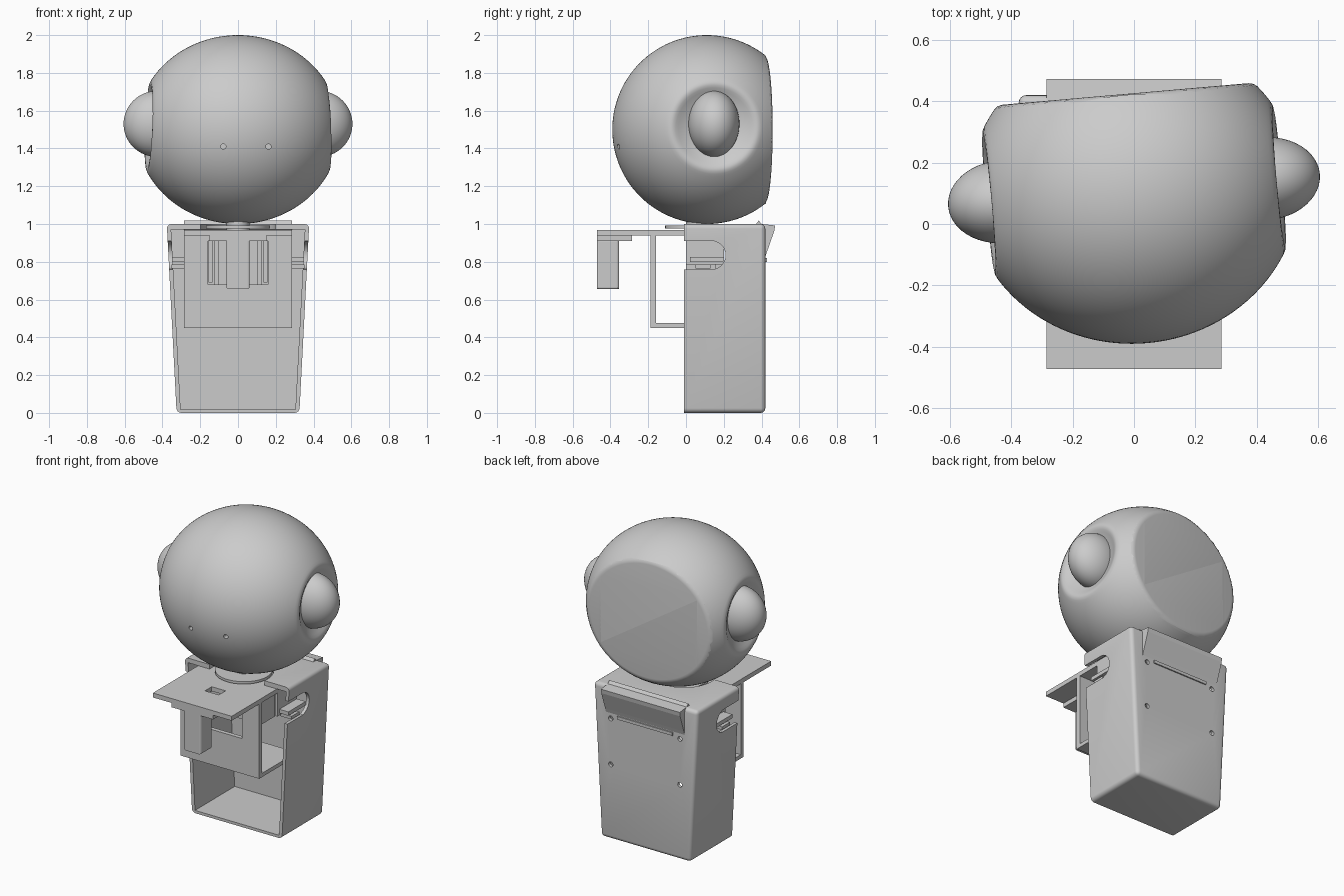
import bpy, bmesh, math
from mathutils import Vector, Matrix

if "Cube" in bpy.data.objects:
    bpy.data.objects.remove(bpy.data.objects["Cube"], do_unlink=True)

grey = bpy.data.materials.new("plain grey")
grey.use_nodes = True
grey.diffuse_color = (0.6, 0.6, 0.6, 1)
grey.node_tree.nodes["Principled BSDF"].inputs["Base Color"].default_value = (0.6, 0.6, 0.6, 1)


def finish(name, bm):
    bmesh.ops.recalc_face_normals(bm, faces=bm.faces[:])
    mesh = bpy.data.meshes.new(name)
    bm.to_mesh(mesh)
    bm.free()
    mesh.materials.append(grey)
    obj = bpy.data.objects.new(name, mesh)
    bpy.context.collection.objects.link(obj)
    return obj


def smooth(obj, angle=35):
    bpy.ops.object.select_all(action='DESELECT')
    obj.select_set(True)
    bpy.context.view_layer.objects.active = obj
    bpy.ops.object.shade_smooth_by_angle(angle=math.radians(angle))


def bevel(bm, edges, size, segments=4):
    bmesh.ops.bevel(bm, geom=edges, offset=size, segments=segments,
                    profile=0.5, affect='EDGES')


def box(name, x, y, z, taper=0.0, pick=None, size=0.0):
    """Box from min/max pairs; taper widens the top; pick chooses edges to round."""
    bm = bmesh.new()
    bmesh.ops.create_cube(bm, size=1)
    for v in bm.verts:
        top = v.co.z > 0
        side = 1 if v.co.x > 0 else 0
        v.co = (x[side] + (taper * (2 * side - 1) if top else 0),
                y[1] if v.co.y > 0 else y[0], z[1] if top else z[0])
    if size:
        bevel(bm, [e for e in bm.edges if pick is None or pick(e)], size)
    return finish(name, bm)


def rod(name, centre, radius, depth, axis='Z', sides=32):
    bm = bmesh.new()
    bmesh.ops.create_cone(bm, cap_ends=True, segments=sides, radius1=radius,
                          radius2=radius, depth=depth)
    turn = {'X': Matrix.Rotation(math.pi / 2, 4, 'Y'),
            'Y': Matrix.Rotation(math.pi / 2, 4, 'X'), 'Z': Matrix()}[axis]
    bm.transform(Matrix.Translation(centre) @ turn)
    return finish(name, bm)


def extrude_x(name, profile, half):
    bm = bmesh.new()
    face = bm.faces.new([bm.verts.new((-half, y, z)) for y, z in profile])
    new = bmesh.ops.extrude_face_region(bm, geom=[face])["geom"]
    for v in new:
        if isinstance(v, bmesh.types.BMVert):
            v.co.x = half
    return finish(name, bm)


def cut(obj, cutters):
    """Subtract the cutters, bake the result and discard them."""
    for c in cutters:
        mod = obj.modifiers.new("cut", 'BOOLEAN')
        mod.operation, mod.solver, mod.object = 'DIFFERENCE', 'EXACT', c
    graph = bpy.context.evaluated_depsgraph_get()
    graph.update()
    mesh = bpy.data.meshes.new_from_object(obj.evaluated_get(graph))
    obj.modifiers.clear()
    obj.data = mesh
    for c in cutters:
        bpy.data.objects.remove(c, do_unlink=True)


# Head: ellipsoid with a flat back and softly dished eye sockets
head_place = Matrix.Translation((0, 0.11, 1.5)) @ Matrix.Rotation(math.radians(5), 4, 'Z')
bm = bmesh.new()
bmesh.ops.create_uvsphere(bm, u_segments=112, v_segments=96, radius=1)
bm.transform(Matrix.Diagonal((0.54, 0.5, 0.5, 1)) @ Matrix.Rotation(math.pi / 2, 4, 'Y'))
blend = 0.025
for v in bm.verts:
    r = math.hypot(v.co.y, v.co.z - 0.03)
    a, b = abs(v.co.x), 0.41 + 0.08 * (r / 0.24) ** 2
    h = max(blend - abs(a - b), 0) / blend
    v.co.x = math.copysign(min(a, b) - h * h * blend / 4, v.co.x)
cutgeom = bmesh.ops.bisect_plane(bm, geom=bm.verts[:] + bm.edges[:] + bm.faces[:],
                                 plane_co=(0, 0.315, 0), plane_no=(0, 1, 0), clear_outer=True)
rim = [e for e in cutgeom["geom_cut"] if isinstance(e, bmesh.types.BMEdge)]
bmesh.ops.contextual_create(bm, geom=rim)
bevel(bm, [e for e in rim if e.is_valid], 0.018, 3)
bm.transform(head_place)
head = finish("head", bm)
nostrils = [rod("nostril_cutter", head_place @ Vector((s * 0.12, -0.48, -0.09)), 0.014, 0.08, 'Y', 16)
            for s in (-1, 1)]
cut(head, nostrils)
smooth(head)

# Eyes
for side, s in (("left", 1), ("right", -1)):
    bm = bmesh.new()
    bmesh.ops.create_uvsphere(bm, u_segments=48, v_segments=32, radius=1)
    bm.transform(head_place @ Matrix.Translation((s * 0.43, 0, 0.03))
                 @ Matrix.Diagonal((0.178, 0.135, 0.175, 1)))
    smooth(finish(side + "_eye", bm))

# Body shell: tapered box, open at the front
body = box("body_shell", (-0.325, 0.325), (-0.01, 0.42), (0, 1), 0.052,
           lambda e: max(v.co.y for v in e.verts) > 0.1 and min(v.co.y for v in e.verts) > 0.1
           or (abs(e.verts[0].co.y - e.verts[1].co.y) > 0.1), 0.025)
cutters = [box("cavity", (-0.304, 0.304), (-0.1, 0.4), (0.018, 0.97), 0.05),
           rod("neck_opening", (0, 0.02, 1), 0.2, 0.2, 'Z', 48),
           box("side_window", (-0.6, 0.6), (-0.1, 0.15), (0.76, 0.91)),
           rod("window_end", (0, 0.135, 0.835), 0.075, 1.2, 'X')]
cutters += [rod("screw_hole", (x, 0.41, z), 0.016, 0.1, 'Y', 16)
            for x in (-0.25, 0.25) for z in (0.49, 0.79)]
cut(body, cutters)
smooth(body)

# Hinged flap on the upper back
extrude_x("back_flap", [(0.36, 0.985), (0.385, 1.018), (0.40, 1.0), (0.472, 0.992),
                        (0.468, 0.965), (0.428, 0.85), (0.415, 0.81), (0.41, 0.95)], 0.285)
box("flap_slot_bar", (-0.2, 0.2), (0.41, 0.428), (0.80, 0.82))

# Front bracket: top tray, upright plate, lower shelf
upright = lambda e: abs(e.verts[0].co.y - e.verts[1].co.y) < 0.01 and \
    abs(e.verts[0].co.z - e.verts[1].co.z) > 0.1
tray = box("top_tray", (-0.285, 0.285), (-0.472, 0.12), (0.938, 0.967), 0, upright, 0.012)
cut(tray, [box("tray_slot", (-0.05, 0.05), (-0.27, -0.2), (0.8, 1.1))])
plate = box("upright_plate", (-0.285, 0.285), (-0.188, -0.16), (0.45, 0.94))
cut(plate, [box("plate_window", (-0.16, 0.16), (-0.3, 0), (0.68, 0.91))])
shelf = box("lower_shelf", (-0.285, 0.285), (-0.188, 0.2), (0.45, 0.475))
cut(shelf, [box("shelf_slot", (-0.12, 0.12), (-0.1, -0.02), (0.3, 0.6))])

# Hanging block under the tray, with its fixing strip
box("tray_strip", (-0.15, 0.15), (-0.472, -0.285), (0.91, 0.94))
box("hanging_block", (-0.062, 0.062), (-0.472, -0.355), (0.655, 0.92),
    0, lambda e: abs(e.verts[0].co.x - e.verts[1].co.x) < 0.01, 0.012)

# Motor and its mounts inside the body
box("motor", (-0.06, 0.06), (0.0, 0.2), (0.7, 0.93))
for side, s in (("left", 1), ("right", -1)):
    def span(a, b):
        return tuple(sorted((s * a, s * b)))
    box(side + "_inner_rail", span(0.1, 0.125), (0.0, 0.16), (0.68, 0.94))
    box(side + "_outer_rail", span(0.135, 0.155), (0.0, 0.16), (0.69, 0.94))
    box(side + "_mount_plate", span(0.27, 0.285), (0.0, 0.2), (0.785, 0.94))
    box(side + "_mount_ledge", span(0.27, 0.352), (0.05, 0.13), (0.765, 0.785))
    box(side + "_window_ledge", span(0.285, 0.35), (0.02, 0.2), (0.80, 0.825))

# Neck: thin turning disc and a short post up to the head
smooth(rod("neck_disc", (0, 0.06, 0.985), 0.17, 0.016, 'Z', 48))
smooth(rod("neck_post", (0, 0.06, 0.975), 0.06, 0.09))
